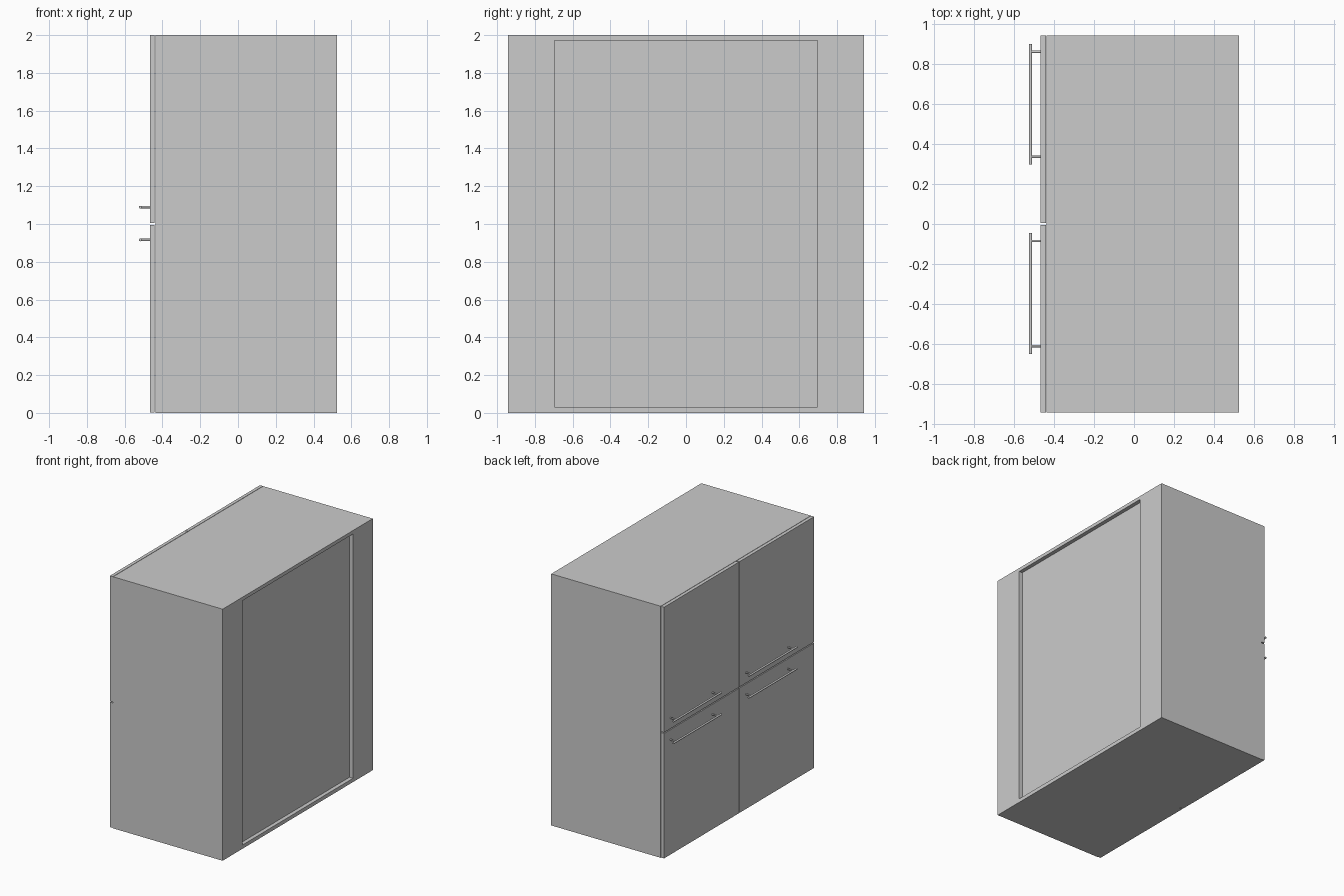
import bpy, bmesh, math
from mathutils import Matrix, Vector

cube = bpy.data.objects.get("Cube")
if cube:
    bpy.data.objects.remove(cube, do_unlink=True)

# Single plain grey finish
GREY = (0.6, 0.6, 0.6, 1.0)
grey = bpy.data.materials.new("plain_grey")
grey.use_nodes = True
grey.diffuse_color = GREY
grey.node_tree.nodes["Principled BSDF"].inputs["Base Color"].default_value = GREY

HALF_Y, HEIGHT = 0.943, 2.0
FRONT_X, BACK_X = -0.438, 0.525
DOOR_OUT, DOOR_IN = -0.467, -0.441
GAP = 0.008


def finish(name, bm):
    mesh = bpy.data.meshes.new(name)
    bmesh.ops.recalc_face_normals(bm, faces=bm.faces)
    bm.to_mesh(mesh)
    bm.free()
    mesh.materials.append(grey)
    obj = bpy.data.objects.new(name, mesh)
    bpy.context.collection.objects.link(obj)
    return obj


def box_mesh(lo, hi):
    lo, hi = Vector(lo), Vector(hi)
    bm = bmesh.new()
    bmesh.ops.create_cube(bm, size=1, matrix=Matrix.Translation((lo + hi) / 2)
                          @ Matrix.Diagonal((*(hi - lo), 1)))
    return bm


def add_rod(bm, start, end, radius):
    start, end = Vector(start), Vector(end)
    turn = (end - start).to_track_quat('Z', 'Y').to_matrix().to_4x4()
    bmesh.ops.create_cone(bm, cap_ends=True, segments=20, radius1=radius, radius2=radius,
                          depth=(end - start).length,
                          matrix=Matrix.Translation((start + end) / 2) @ turn)


# Cabinet body with a shallow recessed panel on the side away from the doors
bm = box_mesh((FRONT_X, -HALF_Y, 0), (BACK_X, HALF_Y, HEIGHT))
panel = max(bm.faces, key=lambda f: f.calc_center_median().x)
bmesh.ops.inset_individual(bm, faces=[panel], thickness=0.1)
for v in panel.verts:
    v.co.y = math.copysign(0.696, v.co.y)
    v.co.z = 1.972 if v.co.z > 1 else 0.03
pushed = bmesh.ops.extrude_discrete_faces(bm, faces=[panel])["faces"][0]
bmesh.ops.translate(bm, verts=pushed.verts, vec=(-0.031, 0, 0))
finish("cabinet_body", bm)

# Four doors, each with a bar handle close to the middle seam
columns = {"left": (-HALF_Y, -GAP / 2), "right": (GAP / 2, HALF_Y)}
rows = {"lower": (0.003, 1 - GAP / 2, 0.916), "upper": (1 + GAP / 2, HEIGHT, 1.089)}
BAR_X, BAR_R = -0.5175, 0.0075

for side, (y0, y1) in columns.items():
    for row, (z0, z1, bar_z) in rows.items():
        finish(f"{row}_{side}_door", box_mesh((DOOR_OUT, y0, z0), (DOOR_IN, y1, z1)))

        # Round bar on two standoffs
        bar_end = y1 - 0.042
        bar_start = bar_end - 0.604
        bm = bmesh.new()
        add_rod(bm, (BAR_X, bar_start, bar_z), (BAR_X, bar_end, bar_z), BAR_R)
        for y in (bar_start + 0.039, bar_end - 0.039):
            add_rod(bm, (BAR_X, y, bar_z), (DOOR_OUT + 0.002, y, bar_z), 0.006)
        handle = finish(f"{row}_{side}_handle", bm)
        bpy.ops.object.select_all(action='DESELECT')
        handle.select_set(True)
        bpy.context.view_layer.objects.active = handle
        bpy.ops.object.shade_smooth_by_angle(angle=math.radians(40))
